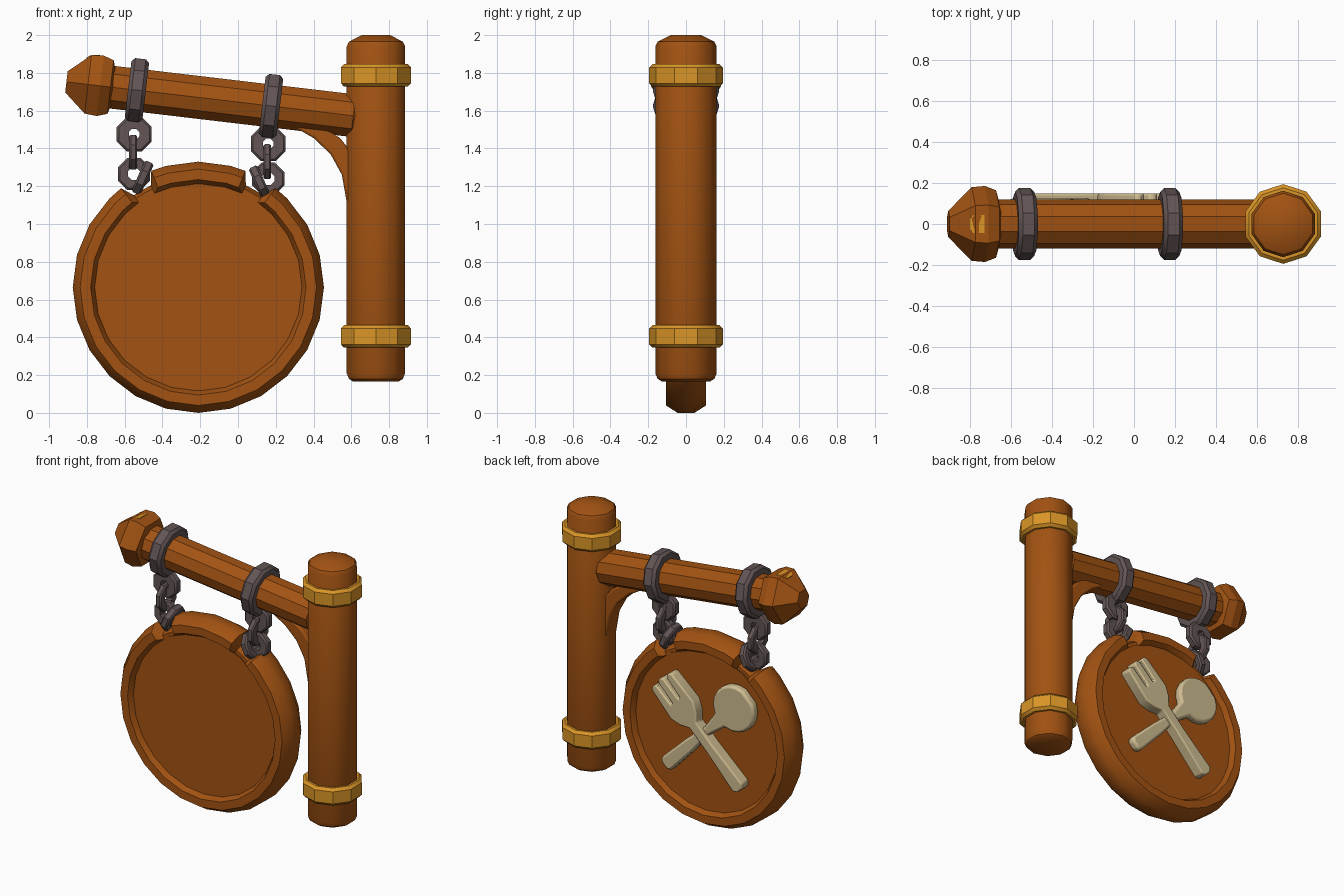
import bpy, bmesh
from math import sin, cos, pi, radians
from mathutils import Matrix, Vector

if "Cube" in bpy.data.objects:
    bpy.data.objects.remove(bpy.data.objects["Cube"])


def material(name, rgb):
    m = bpy.data.materials.new(name)
    m.use_nodes = True
    color = (*rgb, 1)
    m.diffuse_color = color
    m.node_tree.nodes["Principled BSDF"].inputs["Base Color"].default_value = color
    return m


WOOD = material("warm wood", (0.36, 0.085, 0.006))
GOLD = material("gold", (0.70, 0.30, 0.02))
IRON = material("dark iron", (0.125, 0.09, 0.09))
CREAM = material("cream", (0.62, 0.50, 0.28))


def finish(name, bm, mat, bevel=0, smooth=35):
    bmesh.ops.recalc_face_normals(bm, faces=bm.faces[:])
    mesh = bpy.data.meshes.new(name)
    bm.to_mesh(mesh)
    bm.free()
    ob = bpy.data.objects.new(name, mesh)
    bpy.context.collection.objects.link(ob)
    mesh.materials.append(mat)
    if bevel:
        mod = ob.modifiers.new("bevel", "BEVEL")
        mod.width = bevel
        mod.segments = 2
        mod.limit_method = "ANGLE"
        mod.angle_limit = radians(40)
    bpy.ops.object.select_all(action="DESELECT")
    ob.select_set(True)
    bpy.context.view_layer.objects.active = ob
    bpy.ops.object.shade_smooth_by_angle(angle=radians(smooth))
    return ob


def skin(bm, rings, loop):
    """Join rings of points with quads; close the ends or loop round."""
    rings = [[bm.verts.new(p) for p in r] for r in rings]
    n = len(rings[0])
    pairs = list(zip(rings, rings[1:]))
    if loop:
        pairs.append((rings[-1], rings[0]))
    else:
        bm.faces.new(rings[0])
        bm.faces.new(rings[-1])
    for a, b in pairs:
        for i in range(n):
            j = (i + 1) % n
            bm.faces.new((a[i], a[j], b[j], b[i]))


def lathe(name, profile, sides, mat, frame, start=0.0, loop=False, smooth=35):
    """Turn (radius, height) points about the frame's z axis."""
    rings = []
    for r, h in profile:
        turn = [start + 2 * pi * i / sides for i in range(sides)]
        rings.append([frame @ Vector((r * cos(t), r * sin(t), h)) for t in turn])
    bm = bmesh.new()
    skin(bm, rings, loop)
    return finish(name, bm, mat, smooth=smooth)


def hoop(name, inner, outer, half, sides, mat, frame, start=0.0):
    c = min(half, outer - inner) * 0.4
    profile = [(inner, -half), (outer - c, -half), (outer, c - half),
               (outer, half - c), (outer - c, half), (inner, half)]
    return lathe(name, profile, sides, mat, frame, start, True)


def prism(name, outline, y0, y1, mat, bevel):
    """Extrude an (x, z) outline along y."""
    bm = bmesh.new()
    skin(bm, [[(x, y, z) for x, z in outline] for y in (y0, y1)], False)
    return finish(name, bm, mat, bevel)


def frame_at(origin, axis):
    """Frame whose z follows an axis lying in the xz plane, and whose y is world y."""
    z = Vector(axis).normalized()
    y = Vector((0, 1, 0))
    rot = Matrix((y.cross(z), y, z)).transposed().to_4x4()
    return Matrix.Translation(origin) @ rot


# Upright post with gold bands
POST_X = 0.73
post_frame = Matrix.Translation((POST_X, 0, 0))
lathe("post", [(0.125, 0.165), (0.15, 0.18), (0.1625, 0.21), (0.1625, 1.94),
               (0.15, 1.965), (0.08, 2.0)], 10, WOOD, post_frame, pi / 2)
for label, z in (("lower", 0.405), ("upper", 1.787)):
    hoop(label + "_post_band", 0.15, 0.195, 0.06, 10, GOLD,
         Matrix.Translation((POST_X, 0, z)), pi / 2)

# Sloping beam; heights below are measured along it towards the free end
SLOPE = 0.118
AXIS = (-1, 0, SLOPE)


def on_beam(x):
    return Vector((x, 0, 1.57 + (0.64 - x) * SLOPE))


beam_frame = frame_at(on_beam(0.64), AXIS)
lathe("beam", [(0.095, 0), (0.119, 0.03), (0.119, 1.36)], 10, WOOD, beam_frame, pi / 2)
finial_frame = frame_at(on_beam(-0.66), AXIS)
lathe("beam_finial", [(0.11, 0), (0.165, 0.015), (0.186, 0.07), (0.18, 0.135),
                      (0.065, 0.25)], 6, WOOD, finial_frame, pi / 6, smooth=20)

# Small gold plate on top of the finial
bm = bmesh.new()
corners = [(0.09, -0.045), (0.145, -0.045), (0.16, -0.025),
           (0.16, 0.025), (0.145, 0.045), (0.09, 0.045)]


def finial_top(h):
    return 0.161 - 0.08 * (h - 0.07) if h < 0.135 else 0.156 - 0.866 * (h - 0.135)


skin(bm, [[finial_frame @ Vector((finial_top(h) + lift, y, h)) for h, y in corners]
          for lift in (-0.004, 0.004)], False)
finish("finial_gold_plate", bm, GOLD)

# Curved brace under the beam
prism("brace", [(0.27, 1.53), (0.40, 1.455), (0.49, 1.37), (0.55, 1.26), (0.58, 1.09),
                (0.62, 1.09), (0.625, 1.28), (0.60, 1.38), (0.54, 1.455), (0.44, 1.52)],
      -0.06, 0.06, WOOD, 0.012)

# Collars and chains
for side, x, drop, s in (("right", -0.535, 0, 1), ("left", 0.175, 0.05, -1)):
    hoop(side + "_collar", 0.112, 0.176, 0.047, 10, IRON, frame_at(on_beam(x), AXIS), pi / 2)
    cx = x - 0.015
    hoop(side + "_top_link", 0.03, 0.1, 0.03, 8, IRON,
         Matrix.Translation((cx, 0, 1.475 - drop)) @ Matrix.Rotation(pi / 2, 4, "X"), pi / 8)
    hoop(side + "_middle_link", 0.045, 0.1, 0.021, 8, IRON,
         frame_at((cx - 0.005, 0, 1.38 - drop), (1, 0, 0)), pi / 8)
    hoop(side + "_lower_link", 0.035, 0.092, 0.028, 8, IRON,
         Matrix.Translation((cx, 0, 1.265 - drop * 0.5)) @ Matrix.Rotation(pi / 2, 4, "X"), pi / 8)
    hoop(side + "_rim_link", 0.055, 0.098, 0.026, 8, IRON,
         frame_at((cx + 0.045 * s, 0, 1.245 - drop * 0.5), (0.9, 0, -0.4 * s)), pi / 8)

# Round sign: rim pinched where the chains hold it
CX, CZ = -0.21, 0.665
angles = set(range(0, 360, 15))
for notch in (60, 120):
    angles |= {notch + d for d in (-8, -5, 5, 8)}
rings = []
for deg in sorted(angles):
    pinched = min(abs(deg - 60), abs(deg - 120)) < 7
    mid, a, b = (0.56, 0.035, 0.065) if pinched else (0.598, 0.067, 0.106)
    t = radians(deg)
    ring = []
    for i in range(8):
        p = (i + 0.5) * pi / 4
        r = mid + a * cos(p) / cos(pi / 8)
        ring.append((CX + r * cos(t), b * sin(p) / cos(pi / 8), CZ + r * sin(t)))
    rings.append(ring)
bm = bmesh.new()
skin(bm, rings, True)
finish("sign_rim", bm, WOOD, smooth=50)
prism("sign_board", [(CX + 0.555 * cos(i * pi / 9), CZ + 0.555 * sin(i * pi / 9))
                     for i in range(18)], -0.072, 0.072, WOOD, 0)


# Crossed spoon and fork on the back; outlines run along u with half-width v
def placed(points, side):
    k = 0.5 ** 0.5
    return [(CX + side * (u - v) * k, CZ + (u + v) * k) for u, v in points]


def mirrored(half):
    return half + [(u, -v) for u, v in reversed(half)]


bowl = [(0.34 - 0.16 * cos(radians(d)), 0.16 * sin(radians(d))) for d in range(20, 180, 20)]
spoon = mirrored([(-0.42, 0.03), (-0.395, 0.052), (-0.15, 0.045), (0.05, 0.03)] + bowl)
prism("spoon", placed(spoon, -1), 0.065, 0.125, CREAM, 0.016)

fork = mirrored([(-0.43, 0.025), (-0.405, 0.05), (-0.1, 0.036), (0.08, 0.036), (0.13, 0.085),
                 (0.2, 0.12), (0.42, 0.108), (0.435, 0.09), (0.435, 0.066), (0.42, 0.054),
                 (0.27, 0.05), (0.27, 0.03), (0.43, 0.028), (0.445, 0.012)])
prism("fork", placed(fork, 1), 0.065, 0.148, CREAM, 0.009)
